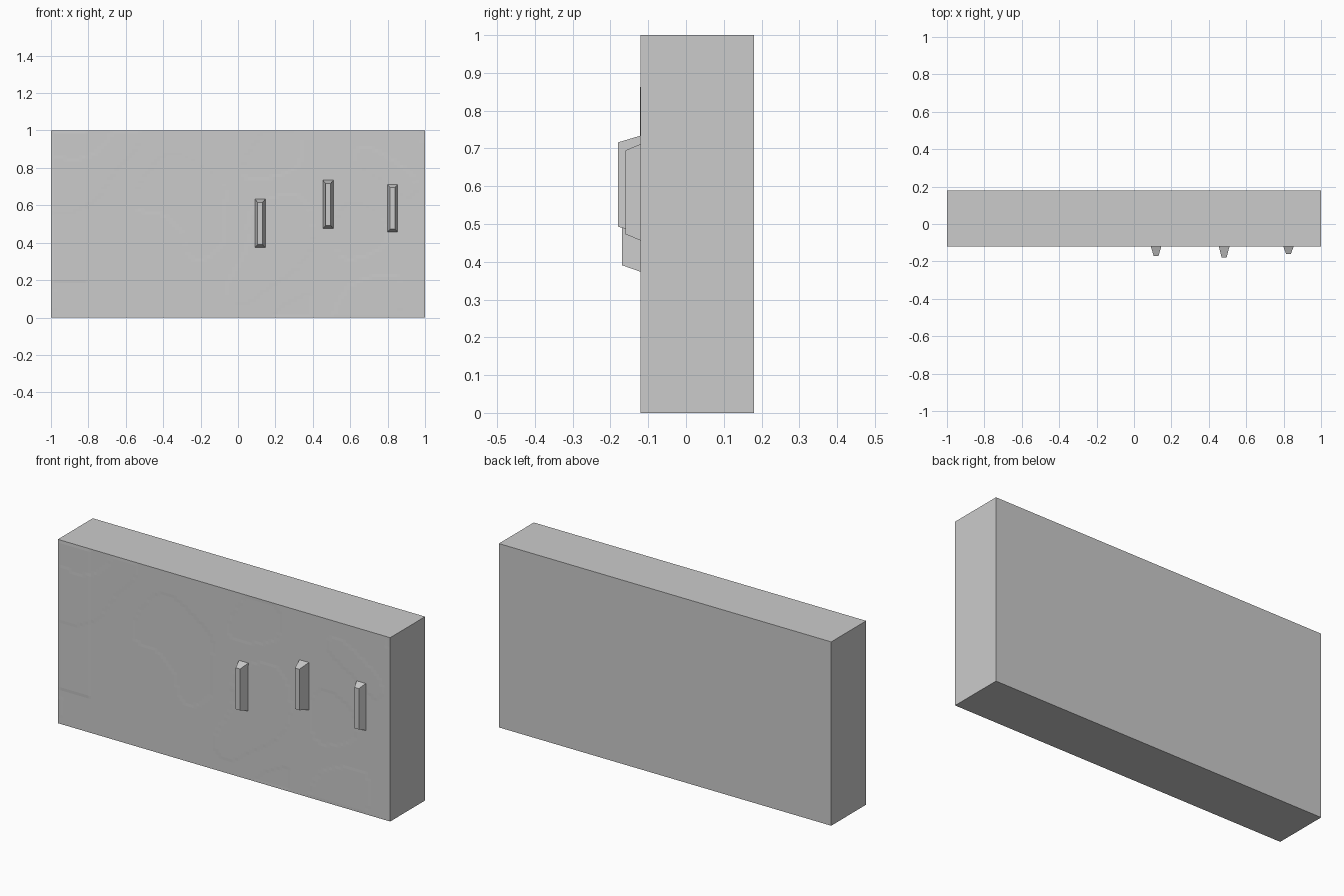
import bpy, bmesh
from mathutils import Vector, noise

cube = bpy.data.objects.get("Cube")
if cube:
    bpy.data.objects.remove(cube, do_unlink=True)

grey = bpy.data.materials.new("plain grey")
grey.use_nodes = True
grey.diffuse_color = (0.6, 0.6, 0.6, 1)
grey.node_tree.nodes["Principled BSDF"].inputs["Base Color"].default_value = (0.6, 0.6, 0.6, 1)

FRONT, BACK = -0.12, 0.18


def finish(bm, name):
    bmesh.ops.recalc_face_normals(bm, faces=bm.faces)
    mesh = bpy.data.meshes.new(name)
    bm.to_mesh(mesh)
    bm.free()
    mesh.materials.append(grey)
    obj = bpy.data.objects.new(name, mesh)
    bpy.context.collection.objects.link(obj)
    return obj


def relief(x, z):
    """Very shallow terraces, with a raised strip at the model's right edge."""
    level = round(noise.noise(Vector((x * 2.2, z * 2.2, 4))) * 2.5)
    depth = 0.0004 * max(-1, min(1, level))
    if x < -0.8 and 0.2 < z < 0.985:
        depth += 0.001
    return depth


# Slab: a box whose front is a fine grid pressed into shallow terraces
bm = bmesh.new()
bmesh.ops.create_grid(bm, x_segments=120, y_segments=60, size=1)
for v in bm.verts:
    x, z = v.co.x, (v.co.y + 1) / 2
    edge = abs(x) > 0.999 or z < 0.001 or z > 0.999
    v.co = (x, FRONT - (0 if edge else relief(x, z)), z)
rim = [e for e in bm.edges if e.is_boundary]
sides = bmesh.ops.extrude_edge_only(bm, edges=rim)["geom"]
for v in sides:
    if isinstance(v, bmesh.types.BMVert):
        v.co.y = BACK
bmesh.ops.holes_fill(bm, edges=[e for e in bm.edges if e.is_boundary], sides=0)
finish(bm, "wall_slab")


# Grips: upright tapered blocks standing out of the front
def grip(name, x, bottom, top, reach):
    bm = bmesh.new()
    bmesh.ops.create_cube(bm, size=1)
    for v in bm.verts:
        outer = v.co.y < 0
        half = 0.013 if outer else 0.031
        inset = 0.021 if outer else 0
        v.co = (x + (half if v.co.x > 0 else -half),
                FRONT - reach if outer else FRONT + 0.01,
                top - inset if v.co.z > 0 else bottom + inset)
    finish(bm, name)


grip("inner_grip", 0.118, 0.37, 0.637, 0.05)
grip("middle_grip", 0.482, 0.472, 0.737, 0.06)
grip("outer_grip", 0.826, 0.452, 0.716, 0.04)
